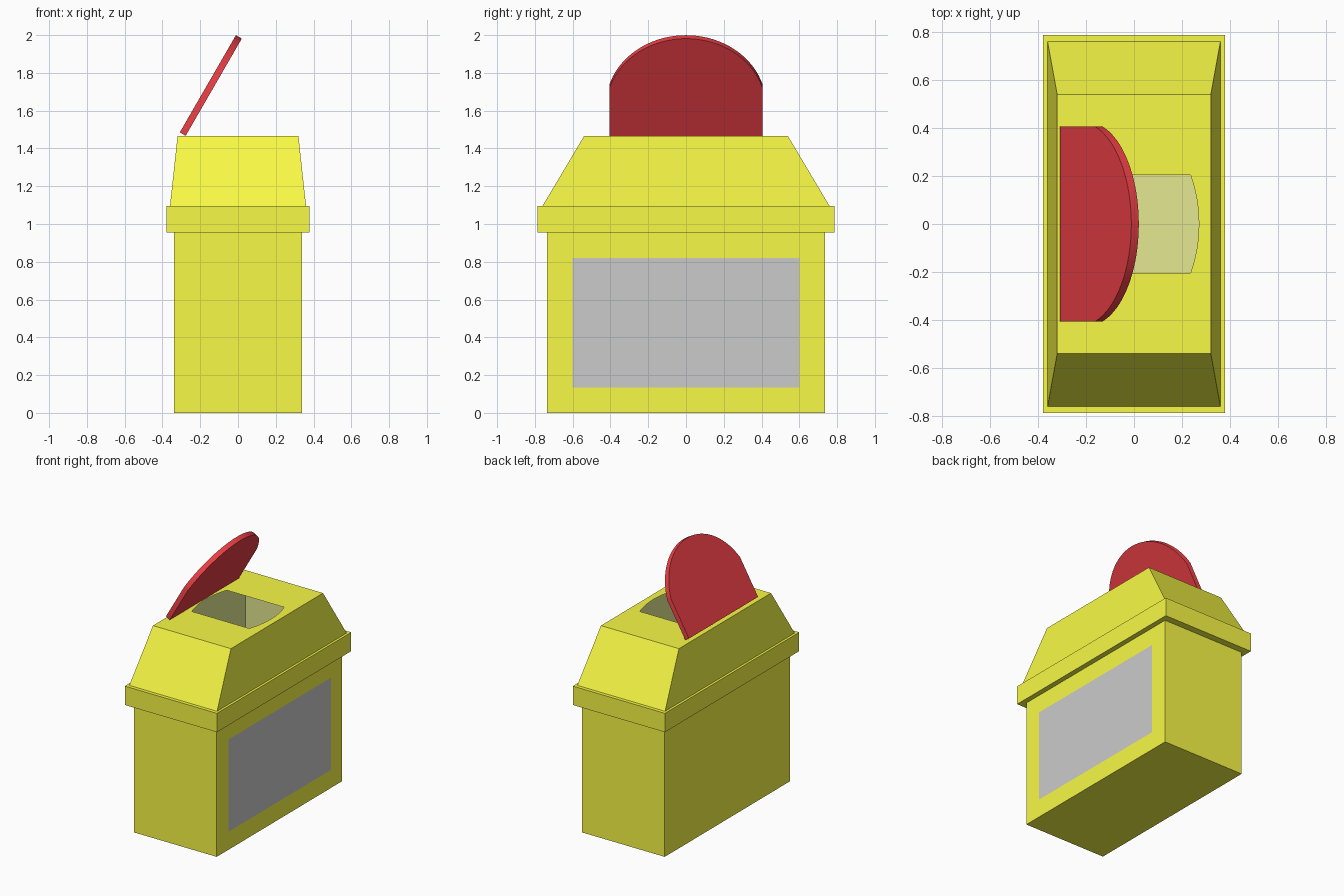
import bpy, bmesh, math
from mathutils import Vector

if "Cube" in bpy.data.objects:
    bpy.data.objects.remove(bpy.data.objects["Cube"])


def material(name, rgb):
    m = bpy.data.materials.new(name)
    m.diffuse_color = (*rgb, 1)
    m.use_nodes = True
    m.node_tree.nodes["Principled BSDF"].inputs["Base Color"].default_value = m.diffuse_color
    return m


yellow = material("yellow", (0.94, 0.95, 0.06))
olive = material("inner_olive", (0.77, 0.81, 0.28))
red = material("red", (0.83, 0.05, 0.06))


def finish(bm, name, mat=None):
    mesh = bpy.data.meshes.new(name)
    bm.to_mesh(mesh)
    bm.free()
    ob = bpy.data.objects.new(name, mesh)
    bpy.context.collection.objects.link(ob)
    if mat:
        mesh.materials.append(mat)
    return ob


def rect(bm, x, y, z):
    return [bm.verts.new((sx * x, sy * y, z))
            for sx, sy in ((-1, -1), (1, -1), (1, 1), (-1, 1))]


def stack(bm, levels):
    """Rectangular rings joined from bottom to top, closed at the bottom."""
    rings = [rect(bm, *lv) for lv in levels]
    bm.faces.new(rings[0][::-1])
    for a, b in zip(rings, rings[1:]):
        for i in range(4):
            j = (i + 1) % 4
            bm.faces.new((a[i], a[j], b[j], b[i]))
    return rings[-1]


def arc(half, sag, n):
    """Points (along, across) of a shallow arc bulging along the first axis."""
    r = (half * half + sag * sag) / (2 * sag)
    a = math.atan2(half, r - sag)
    return [(r * math.cos(t) - (r - sag), r * math.sin(t))
            for t in (-a + 2 * a * i / n for i in range(n + 1))]


TOP = 1.465

# bin body, rim and tapered hood
bm = bmesh.new()
outer = stack(bm, [(0.34, 0.735, 0), (0.34, 0.735, 0.955), (0.378, 0.787, 0.955),
                   (0.378, 0.787, 1.095), (0.36, 0.76, 1.095), (0.32, 0.54, TOP)])

# hood top with the opening left in it
side = arc(0.205, 0.035, 12)
outline = [(0.235 + u, v) for u, v in side] + [(-0.235 - u, -v) for u, v in side]
hole = [bm.verts.new((x, y, TOP)) for x, y in outline]
edges = []
for loop in (outer, hole):
    for a, b in zip(loop, loop[1:] + loop[:1]):
        edges.append(bm.edges.get((a, b)) or bm.edges.new((a, b)))
res = bmesh.ops.triangle_fill(bm, use_beauty=True, edges=edges)
for f in res["geom"]:
    if isinstance(f, bmesh.types.BMFace):
        f.normal_update()
        if f.normal.z < 0:
            f.normal_flip()
finish(bm, "bin_body", yellow)

# inner cavity seen through the opening, facing inward
bm = bmesh.new()
stack(bm, [(0.315, 0.535, 0.02), (0.315, 0.535, TOP - 0.004)])
bmesh.ops.reverse_faces(bm, faces=bm.faces[:])
finish(bm, "inner_liner", olive)

# grey panel on the right side
bm = bmesh.new()
bm.faces.new([bm.verts.new((0.342, y, z)) for y, z in
              ((-0.6, 0.135), (0.6, 0.135), (0.6, 0.82), (-0.6, 0.82))])
finish(bm, "side_panel")

# open flap: rounded slab tilted 60 degrees
bm = bmesh.new()
along = Vector((0.5, 0, math.sqrt(0.75)))
normal = Vector((-math.sqrt(0.75), 0, 0.5))
base = Vector((-0.277, 0, 1.467))
profile = [(0, -0.405)] + [(0.294 + u, v) for u, v in arc(0.405, 0.3, 40)] + [(0, 0.405)]
face = bm.faces.new([bm.verts.new(base + along * u + Vector((0, v, 0))) for u, v in profile])
ext = bmesh.ops.extrude_face_region(bm, geom=[face], use_keep_orig=True)
bmesh.ops.translate(bm, vec=normal * 0.036,
                    verts=[g for g in ext["geom"] if isinstance(g, bmesh.types.BMVert)])
bmesh.ops.recalc_face_normals(bm, faces=bm.faces[:])
flap = finish(bm, "flap", red)
bpy.context.view_layer.objects.active = flap
flap.select_set(True)
bpy.ops.object.shade_smooth_by_angle(angle=math.radians(30))
